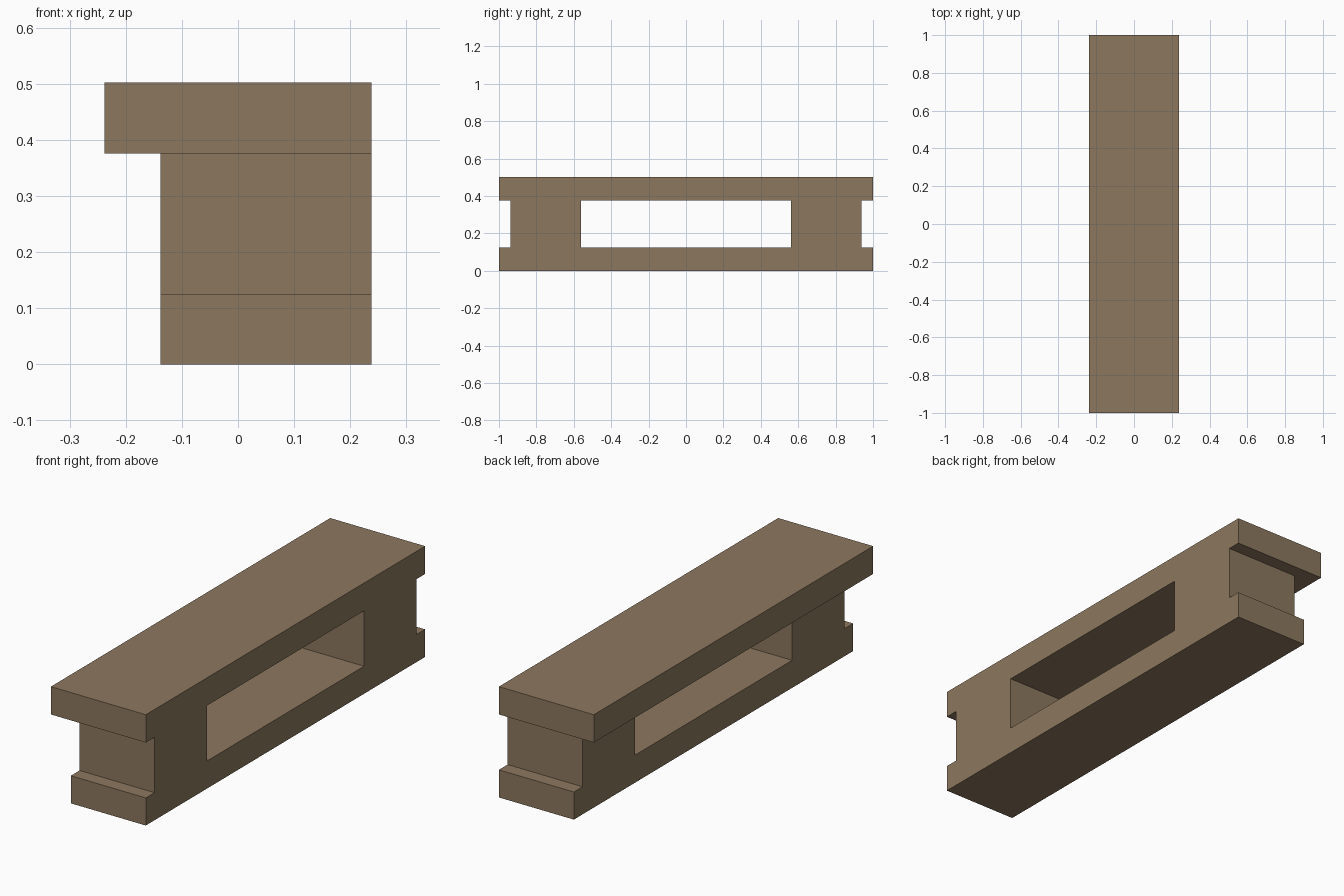
import bpy
import bmesh

if "Cube" in bpy.data.objects:
    bpy.data.objects.remove(bpy.data.objects["Cube"])

W, LIP, H = 0.238, -0.138, 0.502     # half width, body's left side, height
LOW, HIGH = 0.125, 0.376             # bottom and top of the recesses

wood = bpy.data.materials.new("brown_wood")
wood.diffuse_color = (0.265, 0.188, 0.113, 1)
wood.use_nodes = True
wood.node_tree.nodes["Principled BSDF"].inputs["Base Color"].default_value = wood.diffuse_color


def make_object(name, bm):
    bmesh.ops.recalc_face_normals(bm, faces=bm.faces)
    mesh = bpy.data.meshes.new(name)
    bm.to_mesh(mesh)
    bm.free()
    mesh.materials.append(wood)
    obj = bpy.data.objects.new(name, mesh)
    bpy.context.collection.objects.link(obj)
    return obj


def extrude_y(name, profile, y0, y1):
    """Solid made from an (x, z) profile swept from y0 to y1."""
    bm = bmesh.new()
    face = bm.faces.new([bm.verts.new((x, y0, z)) for x, z in profile])
    swept = bmesh.ops.extrude_face_region(bm, geom=[face])["geom"]
    verts = [v for v in swept if isinstance(v, bmesh.types.BMVert)]
    bmesh.ops.translate(bm, verts=verts, vec=(0, y1 - y0, 0))
    return make_object(name, bm)


# Long beam with the top slab overhanging on the left
beam = extrude_y("beam", [(LIP, 0), (W, 0), (W, H), (-W, H),
                          (-W, HIGH), (LIP, HIGH)], -1, 1)

# Central window and the notch at each end
slot = [(-0.4, LOW), (0.4, LOW), (0.4, HIGH), (-0.4, HIGH)]
for name, y0, y1 in (("window_cutter", -0.5625, 0.5625),
                     ("front_notch_cutter", -1.1, -0.9375),
                     ("back_notch_cutter", 0.9375, 1.1)):
    cutter = extrude_y(name, slot, y0, y1)
    cutter.hide_render = True
    mod = beam.modifiers.new(name, 'BOOLEAN')
    mod.operation = 'DIFFERENCE'
    mod.solver = 'EXACT'
    mod.object = cutter
    bpy.context.view_layer.objects.active = beam
    bpy.ops.object.modifier_apply(modifier=mod.name)
    bpy.data.objects.remove(cutter)
